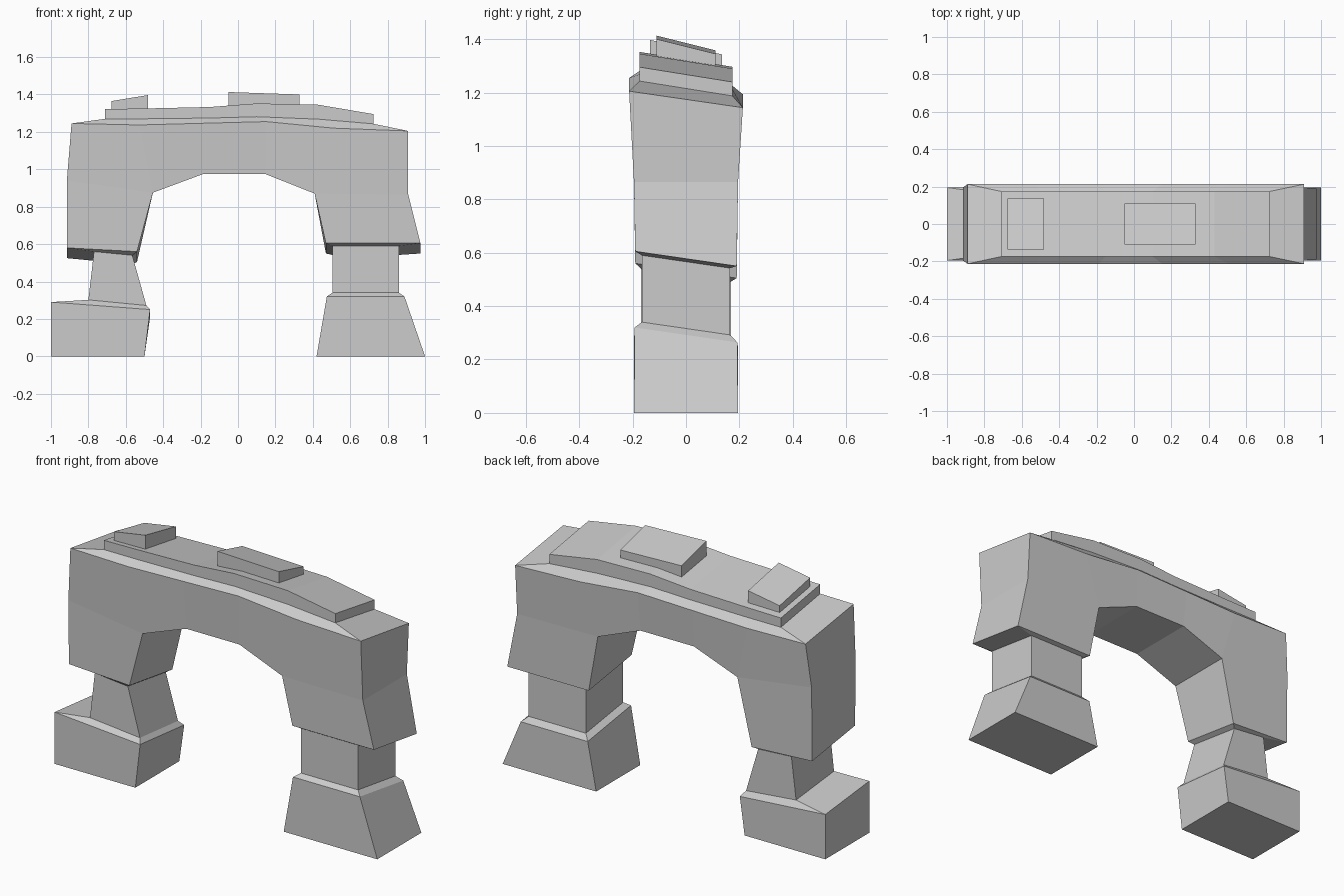
import bpy, bmesh

if "Cube" in bpy.data.objects:
    bpy.data.objects.remove(bpy.data.objects["Cube"])


def finish(name, bm):
    bmesh.ops.recalc_face_normals(bm, faces=bm.faces)
    me = bpy.data.meshes.new(name)
    bm.to_mesh(me)
    bm.free()
    ob = bpy.data.objects.new(name, me)
    bpy.context.collection.objects.link(ob)
    return ob


def tier(name, levels, bottom=True, top=True):
    """Stack of levels: (front edge [(x, z)...], half depth, fall towards the back)."""
    bm = bmesh.new()
    rings = []
    for line, d, slope in levels:
        f = [bm.verts.new((x, -d, z)) for x, z in line]
        b = [bm.verts.new((x, d, z - slope * 2 * d)) for x, z in line]
        rings.append((f, b))
    for (f0, b0), (f1, b1) in zip(rings, rings[1:]):
        r0, r1 = f0 + b0[::-1], f1 + b1[::-1]
        n = len(r0)
        for i in range(n):
            j = (i + 1) % n
            bm.faces.new((r0[i], r0[j], r1[j], r1[i]))
    for use, (f, b) in ((bottom, rings[0]), (top, rings[-1])):
        if use:
            for i in range(len(f) - 1):
                bm.faces.new((f[i], f[i + 1], b[i + 1], b[i]))
    return finish(name, bm)


S = 0.145  # common fall towards the back

# Pillars: foot, neck and flare up to the arch underside
tier("left_pillar", [
    ([(-1, 0), (-.5, 0)], .195, 0),
    ([(-1, .29), (-.47, .25)], .195, .1),
    ([(-.8, .302), (-.49, .272)], .168, .1),
    ([(-.77, .56), (-.565, .54)], .168, S),
    ([(-.915, .58), (-.54, .56)], .19, S)], top=False)
tier("right_pillar", [
    ([(.42, 0), (1, 0)], .195, 0),
    ([(.475, .32), (.89, .32)], .192, S),
    ([(.505, .34), (.86, .34)], .165, S),
    ([(.505, .59), (.86, .59)], .165, S),
    ([(.47, .605), (.975, .605)], .19, S)], top=False)

# Arch body: outer and inner outline as (x, z, half depth, fall)
top_edge = [(-.89, 1.245), (-.53, 1.237), (-.19, 1.246), (.15, 1.255), (.51, 1.22), (.91, 1.205)]
outer = [(-.915, .58, .19, S), (-.915, .94, .195, 0)]
outer += [(x, z, .213, S) for x, z in top_edge]
outer += [(.91, .865, .195, 0), (.975, .605, .19, S)]
inner = [(-.54, .56, .19, S), (-.455, .875, .195, 0), (-.185, .975, .195, 0),
         (.145, .975, .195, 0), (.41, .87, .195, 0), (.47, .605, .19, S)]
pts = outer + inner
quads = [(0, 1, 11, 10), (1, 2, 3, 11), (3, 4, 12, 11), (4, 5, 13, 12),
         (5, 6, 14, 13), (6, 7, 8, 14), (8, 9, 15, 14)]
bm = bmesh.new()
front = [bm.verts.new((x, -d, z)) for x, z, d, s in pts]
back = [bm.verts.new((x, d, z - s * 2 * d)) for x, z, d, s in pts]
for side in (front, back):
    for q in quads:
        bm.faces.new([side[i] for i in q])
sides = [(0, 1), (1, 2), (7, 8), (8, 9)] + [(i, i + 1) for i in range(10, 15)]
for i, j in sides:
    bm.faces.new((front[i], front[j], back[j], back[i]))
finish("arch_body", bm)

# Sloped ledge and capping slab
slab_low = [(-.71, 1.27), (-.5, 1.27), (-.15, 1.274), (.1, 1.281), (.43, 1.268), (.725, 1.243)]
slab_high = [(-.71, 1.322), (-.5, 1.325), (-.15, 1.333), (.1, 1.352), (.43, 1.345), (.725, 1.295)]
tier("arch_ledge", [(top_edge, .213, S), (slab_low, .174, .16)], bottom=False, top=True)
tier("capping_slab", [(slab_low, .174, .16), (slab_high, .174, .16)], bottom=False)

# Loose stones on top
tier("middle_stone", [([(-.05, 1.32), (.33, 1.32)], .11, .25),
                      ([(-.05, 1.413), (.33, 1.4)], .11, .25)])
tier("left_stone", [([(-.675, 1.3), (-.48, 1.3)], .135, .2),
                    ([(-.675, 1.365), (-.48, 1.397)], .135, .2)])
